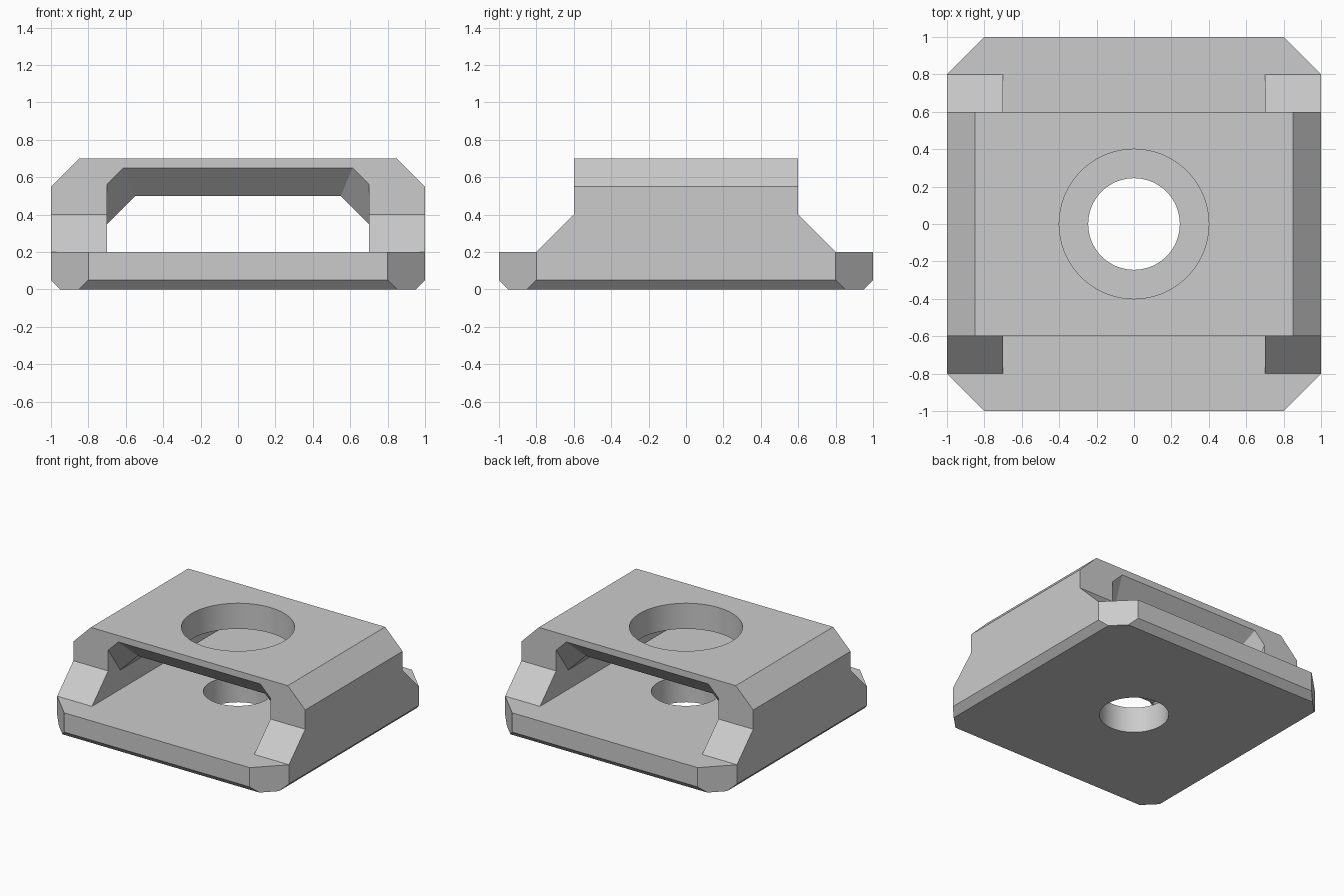
import bpy, bmesh, math

cube = bpy.data.objects.get("Cube")
if cube:
    bpy.data.objects.remove(cube, do_unlink=True)

grey = bpy.data.materials.new("light grey")
grey.use_nodes = True
colour = (0.6, 0.6, 0.6, 1)
grey.diffuse_color = colour
grey.node_tree.nodes["Principled BSDF"].inputs["Base Color"].default_value = colour


def add_object(name, bm):
    bmesh.ops.recalc_face_normals(bm, faces=bm.faces)
    mesh = bpy.data.meshes.new(name)
    bm.to_mesh(mesh)
    bm.free()
    mesh.materials.append(grey)
    obj = bpy.data.objects.new(name, mesh)
    bpy.context.collection.objects.link(obj)
    return obj


def solid(name, points):
    """Convex block around the points, with coplanar triangles merged."""
    bm = bmesh.new()
    for p in points:
        bm.verts.new(p)
    bmesh.ops.convex_hull(bm, input=bm.verts)
    bmesh.ops.dissolve_limit(bm, angle_limit=0.01, verts=bm.verts, edges=bm.edges)
    return add_object(name, bm)


def cylinder(name, radius, low, high):
    bm = bmesh.new()
    bmesh.ops.create_cone(bm, cap_ends=True, segments=64, radius1=radius,
                          radius2=radius, depth=high - low)
    bmesh.ops.translate(bm, verts=bm.verts, vec=(0, 0, (low + high) / 2))
    return add_object(name, bm)


def combine(target, other, operation):
    mod = target.modifiers.new(operation.lower(), 'BOOLEAN')
    mod.operation, mod.solver, mod.object = operation, 'EXACT', other
    with bpy.context.temp_override(object=target, active_object=target,
                                   selected_objects=[target]):
        bpy.ops.object.modifier_apply(modifier=mod.name)
    bpy.data.objects.remove(other, do_unlink=True)


def tunnel_section(y, depth):
    """Tunnel outline at y, its roof and corners pushed outward by depth."""
    roof = 0.5 + depth
    diagonal = 1.05 + depth * math.sqrt(2)
    half = [(0.7, -0.1), (0.7, diagonal - 0.7), (diagonal - roof, roof)]
    return [(s * x, y, z) for s in (-1, 1) for x, z in half]


SIGNS = [(sx, sy) for sx in (-1, 1) for sy in (-1, 1)]

# Upper block with bevelled shoulders, and sloping feet before and behind it
body = solid("arch_body", [(sx * x, sy * 0.6, z) for sx, sy in SIGNS
                           for x, z in ((1, 0.1), (1, 0.55), (0.85, 0.7))])
feet = solid("sloped_feet", [(sx, sy * y, z) for sx, sy in SIGNS
                             for y, z in ((0.8, 0.1), (0.8, 0.2), (0.6, 0.4))])
combine(body, feet, 'UNION')

# Tunnel from front to back, flared at each mouth
tunnel = solid("tunnel_cutter", tunnel_section(-1.2, 0) + tunnel_section(1.2, 0))
combine(body, tunnel, 'DIFFERENCE')
for side in (-1, 1):
    flare = solid("flare_cutter", tunnel_section(side * 0.45, 0)
                  + tunnel_section(side * 0.65, 0.2))
    combine(body, flare, 'DIFFERENCE')

# Large round opening in the roof
combine(body, cylinder("roof_hole_cutter", 0.4, 0.4, 0.9), 'DIFFERENCE')

# Base plate with cut corners and a bevelled lower rim
corner = [(0.85, 0.95, 0), (0.95, 0.85, 0)]
corner += [(x, y, z) for z in (0.05, 0.2) for x, y in ((0.8, 1), (1, 0.8))]
plate = solid("base_plate", [(sx * x, sy * y, z) for sx, sy in SIGNS
                             for x, y, z in corner])
combine(plate, cylinder("base_hole_cutter", 0.245, -0.1, 0.3), 'DIFFERENCE')
combine(plate, body, 'UNION')
plate.name = "slotted_housing"

# Smooth hole walls, sharp bevels
bpy.ops.object.select_all(action='DESELECT')
plate.select_set(True)
bpy.context.view_layer.objects.active = plate
bpy.ops.object.shade_smooth_by_angle(angle=math.radians(25))
